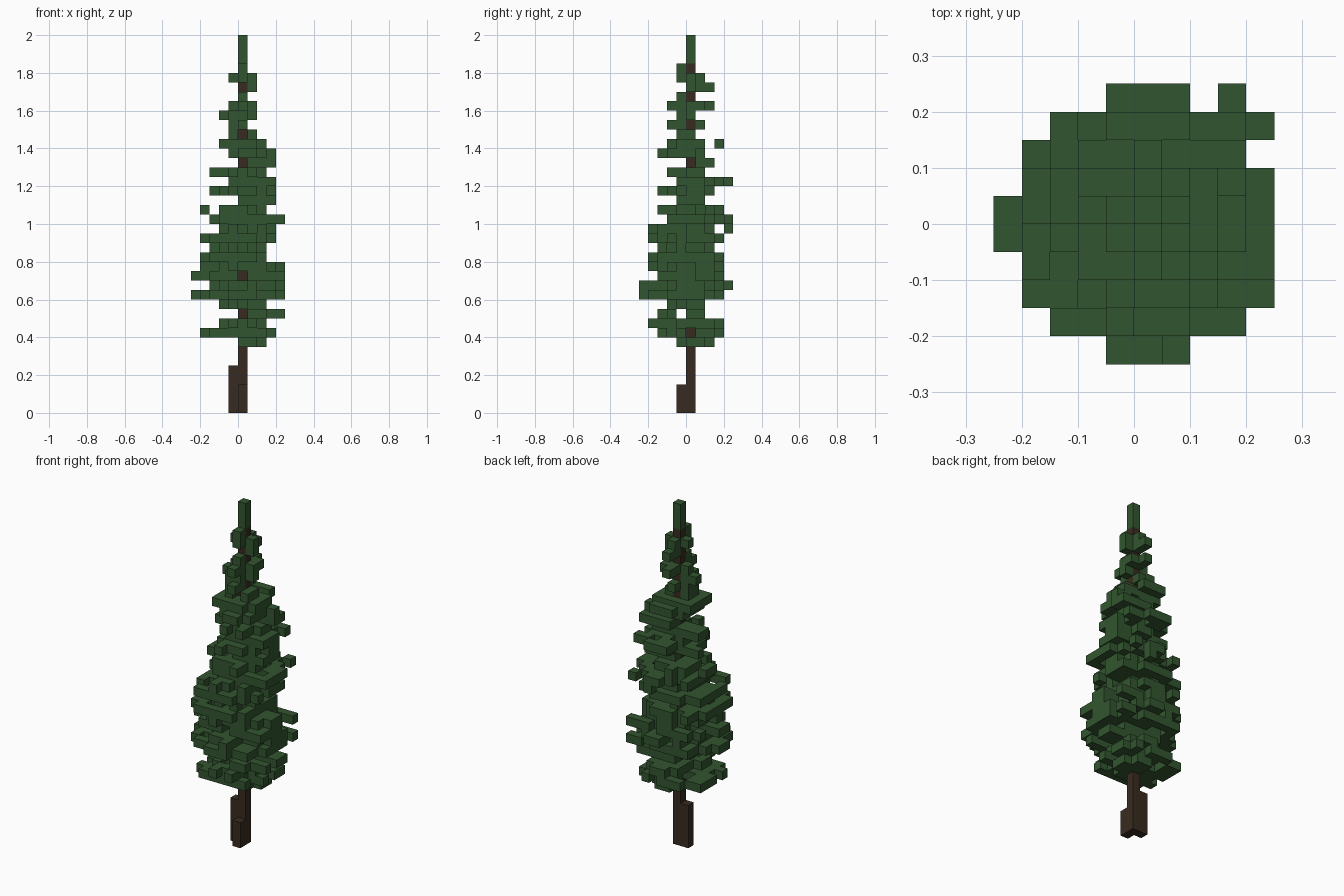
import bpy
import bmesh
import random
from mathutils import Vector

random.seed(5)
CELL = 0.05

cube = bpy.data.objects.get("Cube")
if cube:
    bpy.data.objects.remove(cube, do_unlink=True)


def material(name, colour):
    mat = bpy.data.materials.new(name)
    mat.use_nodes = True
    mat.diffuse_color = (*colour, 1)
    mat.node_tree.nodes["Principled BSDF"].inputs["Base Color"].default_value = (*colour, 1)
    return mat


# Leaf layers from the lowest up: min x, max x, min y, max y in cells
FIRST_LAYER = 7
LAYERS = [
    (0, 2, -1, 2), (-4, 3, -3, 3), (-2, 2, -4, 3), (0, 4, -3, 1), (-2, 2, -2, 1),
    (-5, 4, -5, 3), (-3, 4, -5, 4), (-5, 4, -3, 3), (-4, 4, -4, 3), (-4, 2, -4, 3),
    (-3, 2, -3, 2), (-4, 3, -4, 3), (-2, 3, -4, 4), (-3, 4, -2, 4), (-4, 2, -3, 3),
    (0, 3, -1, 1), (-3, 3, -3, 2), (-1, 3, -1, 4), (-3, 2, -2, 1), (0, 3, 0, 2),
    (-1, 3, -3, 1), (-2, 2, -2, 3), (-1, 1, -1, 0), (-1, 0, -2, 1), (-2, 1, -1, 0),
    (-1, 1, -2, 2), (0, 0, -1, 0), (0, 1, 0, 2), (-1, 1, -1, 1), (0, 0, -1, 0),
]
TOP_LAYER = 40
SPARSE_FROM = 30
TRUNK_TOP = FIRST_LAYER + len(LAYERS)

# Openings in the foliage
BARE_FRONT = {10, 14, 29}
BARE_LEFT = {8, 26}
EMPTY_ROWS = {10: -1, 19: 3, 28: 2}
EMPTY_COLUMNS = {21: -3}


def in_outline(x, y):
    """Overall plan outline of the crown."""
    if y == 4:
        return -1 <= x <= 4 and x != 2
    if y == -5:
        return x == -3 or -1 <= x <= 2
    low = -5 if y in (-1, 0) else -3 if y in (-4, 3) else -4
    return low <= x <= 4


def is_open(x, y, k):
    return ((k in BARE_FRONT and x == 0 and y < 0)
            or (k in BARE_LEFT and y == 0 and x > 0)
            or EMPTY_ROWS.get(k) == y
            or EMPTY_COLUMNS.get(k) == x)


def reach(value, low, high):
    return (abs(value) / ((high if value > 0 else -low) + 0.5)) ** 2.2


def side_offset(k, low, high, allowed):
    """Sideways shift of a branch tip; the thin upper branches stay straight."""
    choices = [s for s in (-1, 1) if low <= s <= high and allowed(s)]
    return random.choice(choices) if choices and k < SPARSE_FROM else 0


def fullness(k):
    """How far each quarter of a layer spreads: broad and tucked-in layers alternate."""
    if k >= SPARSE_FROM:
        spread = (0.45, 0.6)
    elif k % 2:
        spread = (0.45, 0.85)
    else:
        spread = (1.0, 1.7)
    return {(a, b): random.uniform(*spread) for a in (True, False) for b in (True, False)}


def leaf_layer(k, x0, x1, y0, y1):
    cells = set()
    limits = fullness(k)
    # Ragged plate of needles
    for x in range(x0, x1 + 1):
        for y in range(y0, y1 + 1):
            r = reach(x, x0, x1) + reach(y, y0, y1)
            limit = limits[x >= 0, y >= 0] * random.uniform(0.8, 1.2)
            if r < limit and (x * y == 0 or random.random() > 0.25):
                cells.add((x, y))
    # Branch tips
    for x, step in ((x0, 1), (x1, -1)):
        if x:
            y = side_offset(k, y0, y1, lambda s: in_outline(x, s))
            cells |= {(x, y), (x + step, y)}
    for y, step in ((y0, 1), (y1, -1)):
        if y:
            x = side_offset(k, x0, x1, lambda s: in_outline(s, y))
            cells |= {(x, y), (x, y + step)}
    return {(x, y, k) for x, y in cells
            if in_outline(x, y) and not is_open(x, y, k)}


# Trunk with two root buttresses
trunk = {(0, 0, k) for k in range(TRUNK_TOP)}
trunk |= {(-1, 0, k) for k in range(5)}
trunk |= {(0, -1, k) for k in range(3)}

# Crown and leading shoot
crown = {(0, 0, k) for k in range(TRUNK_TOP, TOP_LAYER)}
for i, extents in enumerate(LAYERS):
    crown |= leaf_layer(FIRST_LAYER + i, *extents)
crown -= trunk
solid = trunk | crown


def build_blocks(name, cells, mat):
    """Mesh the exposed sides of a set of cells."""
    bm = bmesh.new()
    for cell in sorted(cells):
        centre = Vector(cell) + Vector((0.5, 0.5, 0.5))
        for axis in range(3):
            for sign in (-1, 1):
                normal = Vector((0, 0, 0))
                normal[axis] = sign
                if tuple(int(c + n) for c, n in zip(cell, normal)) in solid:
                    continue
                u = Vector((0, 0, 0))
                u[(axis + 1) % 3] = 0.5
                v = normal.cross(u)
                middle = centre + normal * 0.5
                corners = (-u - v, u - v, u + v, v - u)
                bm.faces.new([bm.verts.new((middle + c) * CELL) for c in corners])
    bmesh.ops.remove_doubles(bm, verts=bm.verts[:], dist=CELL / 100)
    mesh = bpy.data.meshes.new(name)
    bm.to_mesh(mesh)
    bm.free()
    mesh.materials.append(mat)
    obj = bpy.data.objects.new(name, mesh)
    bpy.context.collection.objects.link(obj)
    return obj


build_blocks("trunk", trunk, material("dark bark", (0.040, 0.024, 0.014)))
build_blocks("needle_crown", crown, material("pine green", (0.032, 0.091, 0.029)))
